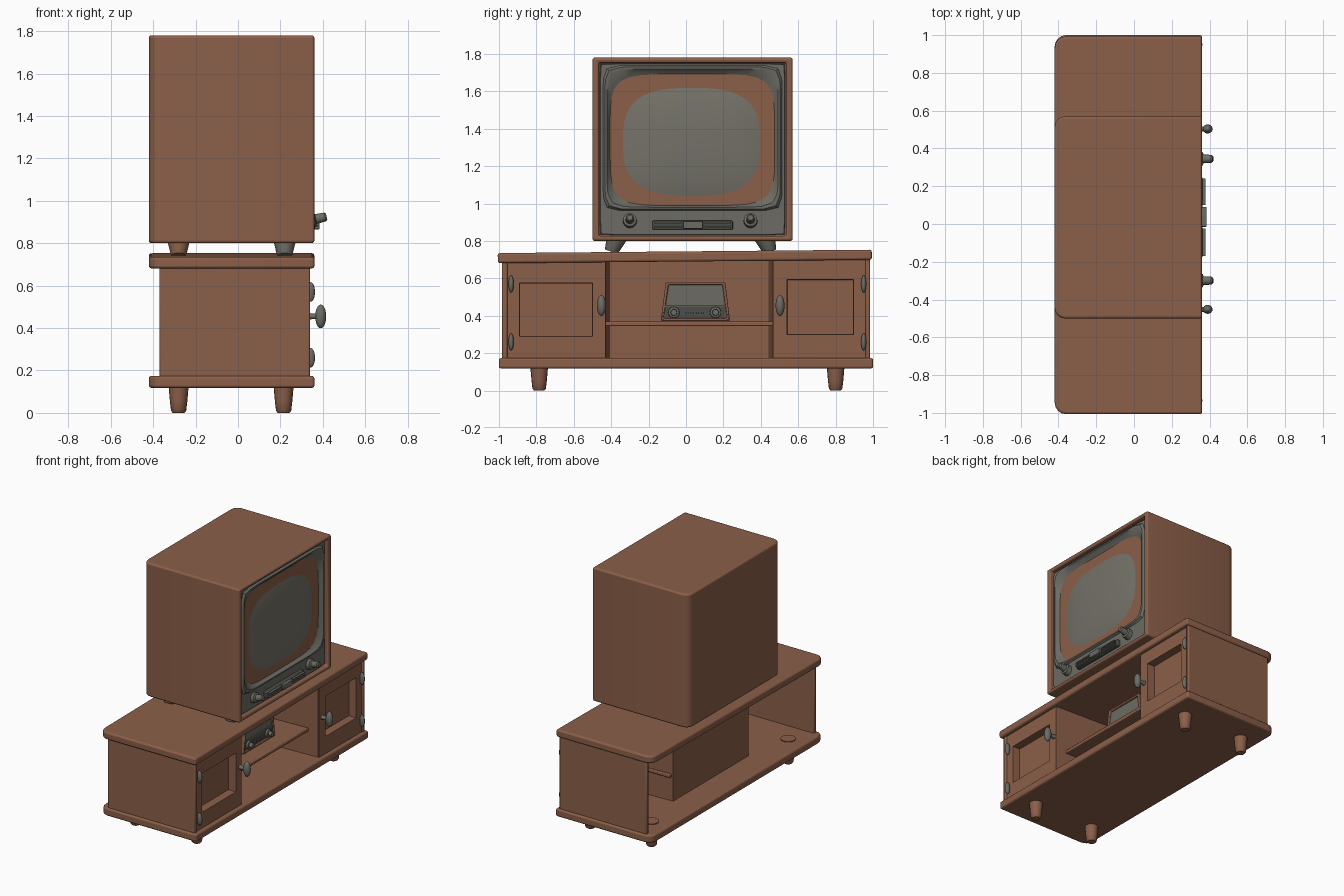
import bpy, bmesh, math
from mathutils import Vector, Matrix

if "Cube" in bpy.data.objects:
    bpy.data.objects.remove(bpy.data.objects["Cube"])


def material(name, color):
    m = bpy.data.materials.new(name)
    m.diffuse_color = (*color, 1)
    m.use_nodes = True
    m.node_tree.nodes["Principled BSDF"].inputs["Base Color"].default_value = m.diffuse_color
    return m


WOOD = material("brown wood", (0.26, 0.115, 0.067))
GREY = material("warm grey", (0.15, 0.148, 0.127))
SCREEN = material("screen grey", (0.175, 0.168, 0.138))
DARK = material("dark grey", (0.075, 0.075, 0.065))


def finish(name, bm, mats, bevel=0.0, segments=2):
    bmesh.ops.recalc_face_normals(bm, faces=bm.faces[:])
    me = bpy.data.meshes.new(name)
    bm.to_mesh(me)
    bm.free()
    for m in mats:
        me.materials.append(m)
    ob = bpy.data.objects.new(name, me)
    bpy.context.collection.objects.link(ob)
    if bevel:
        mod = ob.modifiers.new("bevel", "BEVEL")
        mod.width, mod.segments = bevel, segments
        mod.limit_method, mod.angle_limit = "ANGLE", math.radians(40)
    bpy.context.view_layer.objects.active = ob
    ob.select_set(True)
    bpy.ops.object.shade_smooth_by_angle(angle=math.radians(35))
    ob.select_set(False)
    return ob


def loft_bm(rings):
    """Skin a row of closed rings and cap both ends."""
    bm = bmesh.new()
    vs = [[bm.verts.new(p) for p in r] for r in rings]
    n = len(rings[0])
    for a, b in zip(vs, vs[1:]):
        for i in range(n):
            j = (i + 1) % n
            bm.faces.new((a[i], a[j], b[j], b[i]))
    bm.faces.new(vs[0])
    bm.faces.new(vs[-1])
    return bm


def plan_prism(pts, z0, z1):
    return loft_bm([[(x, y, z) for x, y in pts] for z in (z0, z1)])


def rect(x, y0, y1, z0, z1):
    return [(x, y0, z0), (x, y1, z0), (x, y1, z1), (x, y0, z1)]


def box(name, x0, x1, y0, y1, z0, z1, mat, bevel=0.0):
    return finish(name, loft_bm([rect(x, y0, y1, z0, z1) for x in (x0, x1)]), [mat], bevel)


def rounded_plan(x0, x1, y0, y1, r, rf):
    """Plan outline with large back corners and small front corners."""
    pts = []
    for cx, cy, rad, start in ((x1, y1, rf, 0), (x0, y1, r, 90), (x0, y0, r, 180), (x1, y0, rf, 270)):
        sx, sy = (1 if cx == x1 else -1), (1 if cy == y1 else -1)
        for k in range(5):
            a = math.radians(start + k * 22.5)
            pts.append((cx - sx * rad + rad * math.cos(a), cy - sy * rad + rad * math.sin(a)))
    return pts


def turned(name, start, end, profile, mat, n=16):
    """Round part along an axis: profile is (fraction, radius) pairs."""
    a, b = Vector(start), Vector(end)
    q = (b - a).to_track_quat("Z", "Y").to_matrix()
    rings = []
    for t, r in profile:
        c = a.lerp(b, t)
        rings.append([c + q @ Vector((r * math.cos(2 * math.pi * k / n),
                                      r * math.sin(2 * math.pi * k / n), 0)) for k in range(n)])
    return finish(name, loft_bm(rings), [mat])


def ellipsoid(name, loc, size, mat):
    bm = bmesh.new()
    bmesh.ops.create_uvsphere(bm, u_segments=16, v_segments=10, radius=1)
    bmesh.ops.transform(bm, verts=bm.verts[:],
                        matrix=Matrix.Translation(loc) @ Matrix.Diagonal((*size, 1)))
    return finish(name, bm, [mat])


# Cabinet top and bottom boards
finish("cabinet_bottom", plan_prism(rounded_plan(-.42, .36, -1, 1, .06, .012), .118, .174), [WOOD], .022, 3)
top = finish("cabinet_top", plan_prism(rounded_plan(-.42, .36, -1, 1, .06, .012), .69, .744), [WOOD], .022, 3)
top.rotation_euler.x = .009

# Cabinet end walls and niche walls (open back)
box("end_wall_left", -.37, .34, -.985, -.955, .16, .705, WOOD, .008)
box("end_wall_right", -.37, .34, .96, .985, .16, .705, WOOD, .008)
for side, yb, yf, t in (("left", -.405, -.43, -.015), ("right", .44, .465, .015)):
    pts = [(-.21, yb), (.325, yf), (.325, yf + t), (-.21, yb + t)]
    finish("niche_wall_" + side, plan_prism(pts, .165, .70), [WOOD])
box("niche_back", -.215, -.20, -.42, .455, .165, .70, WOOD)
box("niche_shelf", -.20, .25, -.44, .475, .345, .37, WOOD, .006)

# Doors with recessed panels, handles and hinges
for side, y0, y1, p0, p1, z0, z1, hy, ky in (
        ("left", -.96, -.432, -.89, -.5, .29, .575, -.935, -.452),
        ("right", .467, .965, .54, .895, .30, .595, .95, .503)):
    finish("door_" + side, loft_bm([
        rect(.25, y0, y1, .168, .70), rect(.332, y0, y1, .168, .70),
        rect(.332, p0, p1, z0, z1), rect(.275, p0 + .003, p1 - .003, z0 + .003, z1 - .003)]), [WOOD])
    turned("handle_stem_" + side, (.32, ky, .455), (.39, ky, .455), ((0, .02), (.4, .013), (1, .013)), GREY)
    ellipsoid("handle_" + side, (.39, ky, .455), (.026, .024, .056), GREY)
    for k, hz in enumerate((.26, .57)):
        ellipsoid(f"hinge_{side}_{k}", (.343, hy, hz), (.02, .014, .046), GREY)

# Cabinet legs
for x in (-.28, .215):
    for y in (-.785, .80):
        turned("cabinet_leg", (x, y, 0), (x, y, .18),
               ((0, .028), (.06, .036), (.3, .041), (1, .052)), WOOD)

# Television case with a sunken front
bm = plan_prism(rounded_plan(-.42, .36, -.5, .57, .055, .012), .80, 1.78)
bmesh.ops.recalc_face_normals(bm, faces=bm.faces[:])
front = max((f for f in bm.faces if f.normal.x > .99), key=lambda f: f.calc_area())
bmesh.ops.inset_region(bm, faces=[front], thickness=.032)
for v in front.verts:
    v.co.z += .004 if v.co.z < 1.2 else -.004
hole = bmesh.ops.extrude_discrete_faces(bm, faces=[front])["faces"][0]
for v in hole.verts:
    v.co.x -= .04
bmesh.ops.remove_doubles(bm, verts=bm.verts[:], dist=1e-5)
finish("television_case", bm, [WOOD], .013, 3)


# Television front: flat panel, raised surround, bowl and bulging tube
def ring(x, cz, hy, hz, e, cy=.035, n=64):
    pts = []
    for k in range(n):
        a = 2 * math.pi * k / n
        c, s = math.cos(a), math.sin(a)
        r = (abs(c) ** e + abs(s) ** e) ** (-1 / e)
        pts.append((x, cy + hy * r * c, cz + hz * r * s))
    return pts


finish("television_panel", loft_bm([
    ring(.315, 1.29, .497, .46, 80), ring(.335, 1.29, .492, .456, 80),
    ring(.336, 1.35, .478, .388, 16), ring(.35, 1.35, .468, .38, 14),
    ring(.35, 1.35, .458, .37, 10), ring(.322, 1.342, .442, .354, 6),
    ring(.306, 1.33, .425, .336, 3.4, .03)]), [GREY])
finish("picture_tube", loft_bm([ring(x, 1.33, .42 * s, .33 * s, 3 - (1 - s) * .8, .03) for x, s in (
    (.30, 1), (.309, 1), (.322, .85), (.334, .65), (.341, .42), (.345, .2), (.346, .03))]), [SCREEN])

# Television controls
for y in (-.30, .345):
    turned("tuning_knob", (.325, y, .905), (.418, y, .925),
           ((0, .038), (.4, .036), (.45, .023), (.92, .021), (1, .015)), GREY)
box("control_plate", .33, .362, -.18, .25, .86, .908, DARK, .006)
box("control_center", .36, .385, -.015, .09, .865, .905, GREY, .004)
for y0, y1 in ((-.17, -.025), (.10, .24)):
    for z in (.868, .882, .896):
        box("control_bar", .36, .378, y0, y1, z - .004, z + .004, GREY)

# Television feet, splayed outward
for x, mat in ((-.28, WOOD), (.22, GREY)):
    for y, d in ((-.37, -.03), (.42, .03)):
        turned("television_foot", (x, y + d, .742), (x, y, .82),
               ((0, .034), (.1, .038), (1, .055)), mat)


# Radio on the shelf
def trapezoid(x, inset):
    return [(x, -.135 + inset, .372 + inset), (x, .235 - inset, .372 + inset),
            (x, .21 - inset, .58 - inset), (x, -.108 + inset, .58 - inset)]


finish("radio_case", loft_bm([trapezoid(-.06, 0), trapezoid(.14, 0),
                              trapezoid(.14, .014), trapezoid(.122, .015)]), [WOOD], .006)
finish("radio_front", loft_bm([trapezoid(.115, .016), trapezoid(.126, .016)]), [GREY])
box("radio_strip", .12, .131, -.112, .212, .39, .452, DARK)
box("radio_trim", .12, .135, -.112, .212, .45, .457, GREY)
for y in (-.065, .158):
    turned("radio_knob", (.125, y, .418), (.17, y, .418), ((0, .031), (.45, .029), (.5, .018), (1, .016)), GREY)
for k in range(4):
    y = .005 + .028 * k
    box("radio_button", .125, .14, y - .008, y + .008, .408, .42, GREY)
